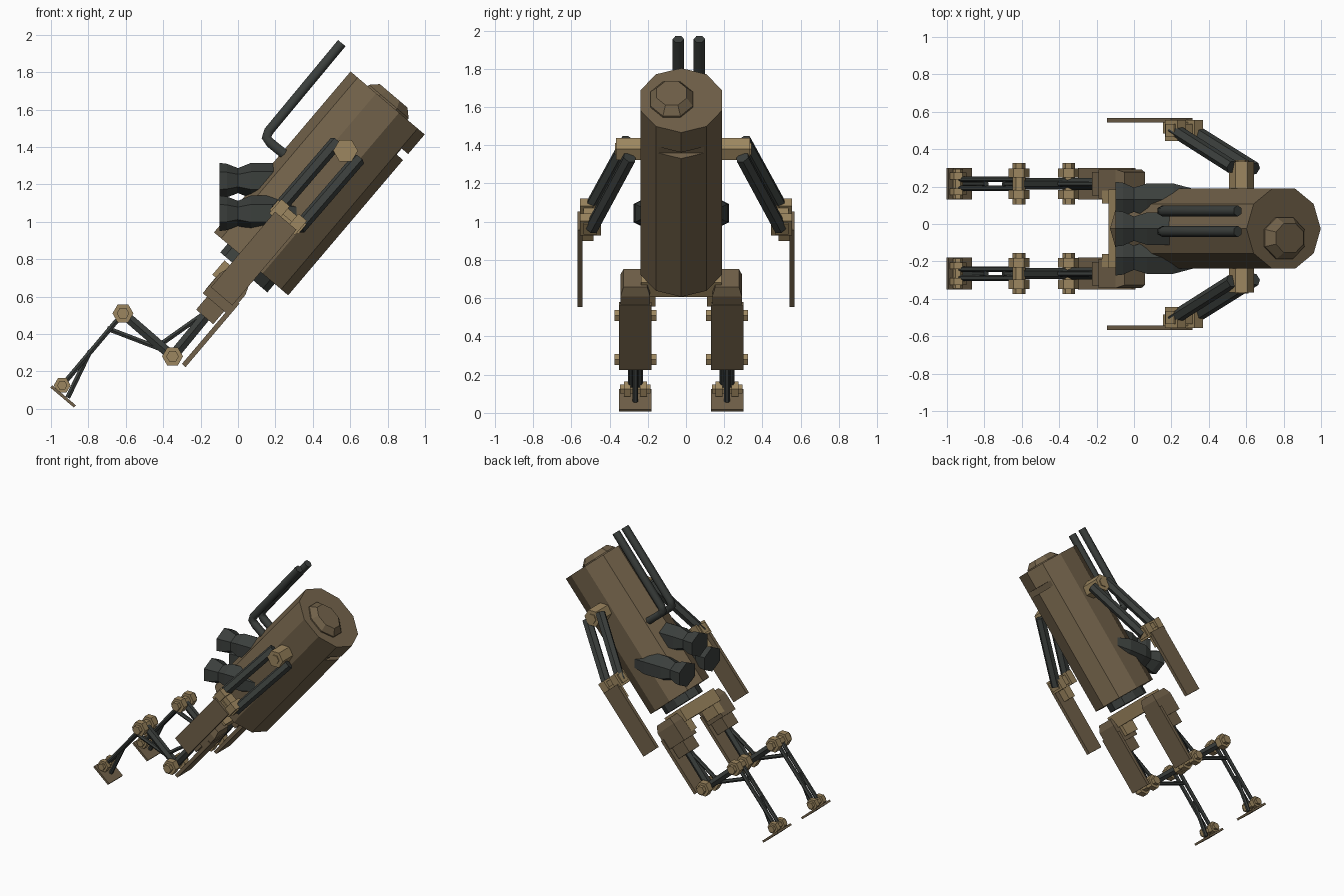
import bpy, bmesh, math
from mathutils import Vector, Matrix

if "Cube" in bpy.data.objects:
    bpy.data.objects.remove(bpy.data.objects["Cube"])

LEAN = math.atan2(0.647, 0.762)
ROT = Matrix.Rotation(LEAN, 4, 'Y')       # local x = belly side, local z = up the body
D = ROT @ Vector((0, 0, 1))
N = ROT @ Vector((1, 0, 0))
CY = -0.025                               # centre line of torso and legs


def material(name, rgb):
    m = bpy.data.materials.new(name)
    m.diffuse_color = (*rgb, 1)
    m.use_nodes = True
    m.node_tree.nodes["Principled BSDF"].inputs["Base Color"].default_value = m.diffuse_color
    return m


BROWN = material("brown_armor", (0.165, 0.120, 0.067))
TAN = material("tan_joint", (0.335, 0.240, 0.115))
DARK = material("dark_metal", (0.044, 0.050, 0.046))


def finish(name, bm, mat, matrix=Matrix()):
    bmesh.ops.recalc_face_normals(bm, faces=bm.faces)
    me = bpy.data.meshes.new(name)
    bm.to_mesh(me)
    bm.free()
    ob = bpy.data.objects.new(name, me)
    ob.matrix_world = matrix
    me.materials.append(mat)
    bpy.context.collection.objects.link(ob)
    return ob


def loft(name, rings, sides, mat, matrix, turn=0.0):
    """Closed skin through rings (z, x radius, y radius) along local z."""
    bm = bmesh.new()
    loops = []
    for z, rx, ry in rings:
        angles = [turn + math.tau * i / sides for i in range(sides)]
        loops.append([bm.verts.new((rx * math.cos(a), ry * math.sin(a), z)) for a in angles])
    for a, b in zip(loops, loops[1:]):
        for i in range(sides):
            j = (i + 1) % sides
            bm.faces.new((a[i], a[j], b[j], b[i]))
    bm.faces.new(loops[0])
    bm.faces.new(loops[-1])
    return finish(name, bm, mat, matrix)


def rod(name, p, q, r, mat, sides=6):
    p, q = Vector(p), Vector(q)
    m = Matrix.Translation(p) @ (q - p).to_track_quat('Z', 'Y').to_matrix().to_4x4()
    return loft(name, [(0, r, r), ((q - p).length, r, r)], sides, mat, m)


def block(name, centre, size, mat, taper=1.0):
    """Leaning box, size = (belly direction, y, up the body); taper narrows the top."""
    bm = bmesh.new()
    bmesh.ops.create_cube(bm, size=1)
    for v in bm.verts:
        k = taper if v.co.z > 0 else 1
        v.co = Vector((v.co.x * size[0] * k, v.co.y * size[1] * k, v.co.z * size[2]))
    return finish(name, bm, mat, Matrix.Translation(centre) @ ROT)


def pipe(name, points, r, mat):
    cu = bpy.data.curves.new(name, 'CURVE')
    cu.dimensions = '3D'
    cu.bevel_depth = r
    cu.bevel_resolution = 1
    cu.use_fill_caps = True
    sp = cu.splines.new('POLY')
    sp.points.add(len(points) - 1)
    for pt, co in zip(sp.points, points):
        pt.co = (*co, 1)
    cu.materials.append(mat)
    ob = bpy.data.objects.new(name, cu)
    bpy.context.collection.objects.link(ob)


# Torso barrel with a viewing slot cut across the belly side
base = Vector((0.07, CY, 0.775))
frame = Matrix.Translation(base) @ ROT
H = 1.128
torso = loft("torso", [(0, 0.26, 0.225), (H, 0.26, 0.225)], 10, BROWN, frame)
slot = block("slot_cutter", base + D * (H - 0.158) + N * 0.27, (0.11, 0.6, 0.042), BROWN)
slot.hide_render = True
slot.hide_viewport = True
cut = torso.modifiers.new("slot", 'BOOLEAN')
cut.object = slot
cut.operation = 'DIFFERENCE'
cut.solver = 'EXACT'

# Hatch on the top end
hatch = Matrix.Translation(base + D * H + Vector((0, -0.05, 0))) @ ROT
loft("top_hatch", [(-0.01, 0.15, 0.12), (0.01, 0.15, 0.12), (0.05, 0.105, 0.085)], 8, BROWN,
     hatch, math.pi / 8)

# Waist ring and hip bar
loft("waist", [(-0.06, 0.165, 0.14), (0.02, 0.165, 0.14)], 10, DARK, frame)
block("hip_bar", Vector((-0.04, CY, 0.70)), (0.17, 0.42, 0.10), TAN)

# Rear thrusters: hex nozzles pointing backwards (-x)
back = Matrix.Rotation(math.pi / 2, 4, 'Y')
NOZZLE = [(-0.10, 0.095, 0.11), (-0.06, 0.09, 0.105), (0.0, 0.067, 0.075),
          (0.07, 0.095, 0.10), (0.21, 0.095, 0.10), (0.34, 0.06, 0.06)]
for name, y, z in (("top_thruster", CY, 1.22), ("left_thruster", CY + 0.155, 1.045),
                   ("right_thruster", CY - 0.155, 1.045)):
    loft(name, NOZZLE, 6, DARK, Matrix.Translation((0, y, z)) @ back)

# Exhaust pipes
for y in (0.07, -0.04):
    pipe("exhaust_pipe", [(0.555, y, 1.955), (0.165, y, 1.485), (0.152, y, 1.45),
                          (0.175, y, 1.42), (0.28, y, 1.335)], 0.03, DARK)


def hinge(name, x, y, z, r, half):
    """Bolt across y with two hex flanges."""
    rod(name + "_pin", (x, y - half, z), (x, y + half, z), r * 0.6, TAN)
    for s in (-1, 1):
        rod(name + "_flange", (x, y + s * half * 0.3, z), (x, y + s * half * 0.75, z), r, TAN)


for side in (-1, 1):
    # Arm: shoulder bar, twin rods, elbow and forearm shield
    rod("shoulder", (0.575, side * 0.17 - 0.015, 1.38), (0.575, side * 0.35 - 0.015, 1.38), 0.066, TAN)
    rod("shoulder_bolt", (0.575, side * 0.34 - 0.015, 1.38), (0.575, side * 0.357 - 0.015, 1.38), 0.036, TAN)
    rod("upper_arm_rod", (0.525, side * 0.305, 1.425), (0.21, side * 0.505, 1.06), 0.037, DARK)
    rod("upper_arm_rod", (0.645, side * 0.295, 1.335), (0.325, side * 0.495, 0.965), 0.037, DARK)
    elbow = Vector((0.268, side * 0.50, 1.025))
    block("elbow", elbow, (0.20, 0.07, 0.07), TAN)
    for k in (-0.06, 0.06):
        block("elbow_clamp", elbow + N * k, (0.06, 0.11, 0.10), TAN)
    block("forearm_mount", elbow - D * 0.07 + Vector((0, side * 0.015, 0)), (0.07, 0.06, 0.13), TAN)
    shield = Vector((-0.145, side * 0.555, 0.65)) + D * 0.265 + N * 0.075
    block("forearm_shield", shield, (0.15, 0.026, 0.53), BROWN)

    # Thigh: armoured boxes and a guard plate
    y = CY + side * 0.24
    p = Vector((-0.12, y, 0.56))
    block("hip_lug", Vector((-0.07, CY + side * 0.17, 0.66)), (0.13, 0.07, 0.16), TAN)
    block("thigh", p + D * 0.07, (0.18, 0.155, 0.14), BROWN)
    block("thigh_cap", p + D * 0.165, (0.18, 0.155, 0.05), BROWN, 0.8)
    block("thigh_socket", p - D * 0.045, (0.12, 0.125, 0.09), BROWN)
    block("leg_guard", p - D * 0.138 + N * 0.083, (0.026, 0.17, 0.445), BROWN)

    # Joints
    hinge("knee", -0.35, y, 0.28, 0.056, 0.11)
    hinge("hock", -0.615, y, 0.51, 0.056, 0.11)
    hinge("ankle", -0.94, y, 0.125, 0.045, 0.08)

    # Leg rods and struts
    rod("thigh_rod", (-0.12, y, 0.56), (-0.35, y, 0.28), 0.032, DARK)
    rod("shank_rod", (-0.35, y, 0.28), (-0.615, y, 0.51), 0.03, DARK)
    rod("thigh_strut", (-0.13, y, 0.545), (-0.42, y, 0.34), 0.015, DARK)
    rod("shank_strut", (-0.70, y, 0.43), (-0.36, y, 0.30), 0.015, DARK)
    for k in (-0.024, 0.024):
        rod("foot_rod", (-0.615, y + k, 0.51), (-0.94, y + k, 0.125), 0.015, DARK)
    rod("foot_strut", (-0.79, y, 0.31), (-0.91, y, 0.06), 0.015, DARK)

    # Foot
    block("foot", Vector((-0.935, y, 0.066)), (0.165, 0.17, 0.016), BROWN)
